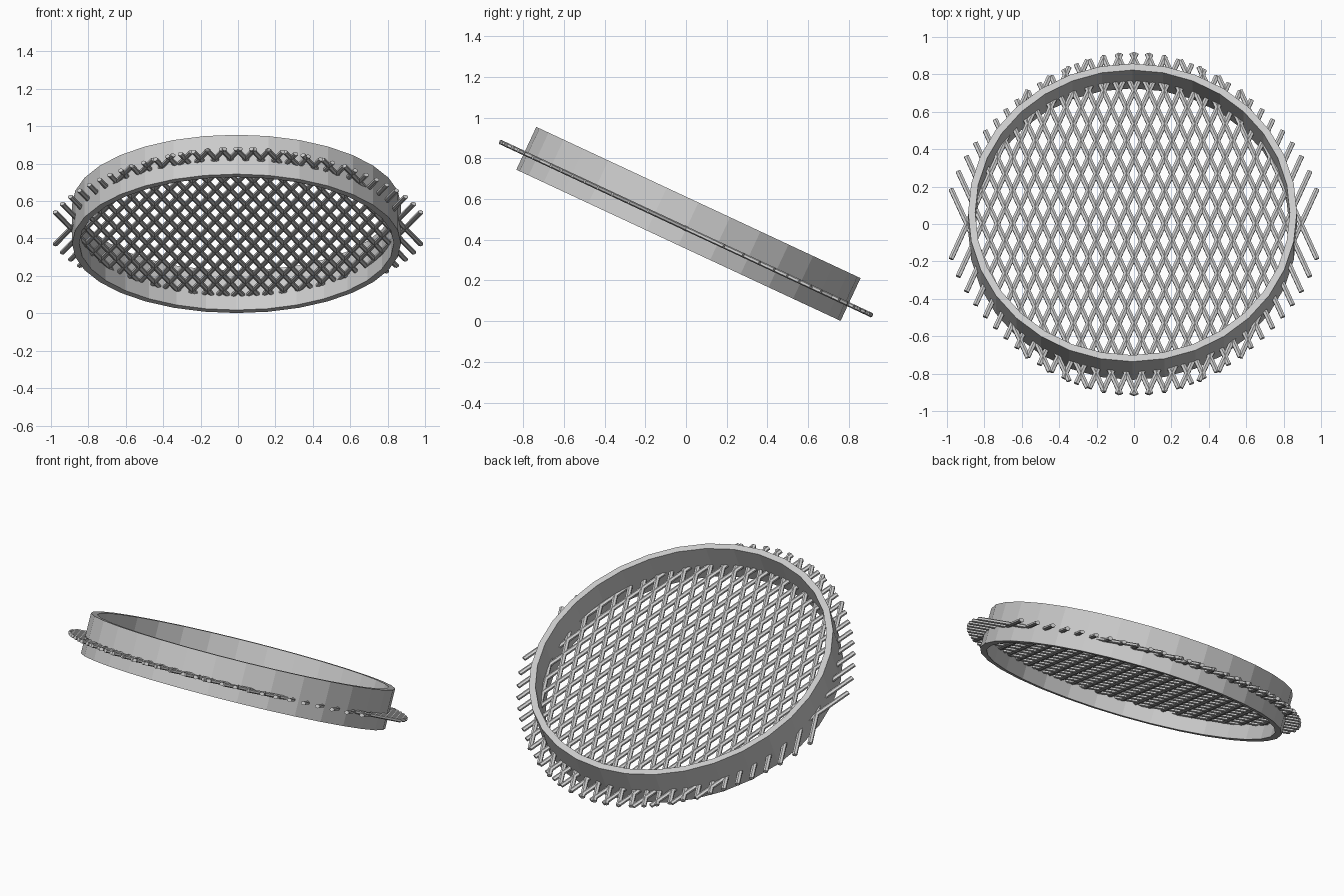
import bpy, bmesh
from math import radians, sin, cos, pi, sqrt, atan2
from mathutils import Matrix, Vector

if "Cube" in bpy.data.objects:
    bpy.data.objects.remove(bpy.data.objects["Cube"])

TILT = Matrix.Rotation(radians(-25), 4, 'X')


def make_object(name, bm, location):
    bmesh.ops.recalc_face_normals(bm, faces=bm.faces)
    mesh = bpy.data.meshes.new(name)
    bm.to_mesh(mesh)
    bm.free()
    obj = bpy.data.objects.new(name, mesh)
    obj.matrix_world = Matrix.Translation(location) @ TILT
    bpy.context.collection.objects.link(obj)
    return obj


# Hoop: flat-sided tube with a rectangular wall section
SIDES, OUTER, INNER, HALF = 32, 0.879, 0.841, 0.116
bm = bmesh.new()
profile = [(OUTER, -HALF), (OUTER, HALF), (INNER, HALF), (INNER, -HALF)]
rings = []
for i in range(SIDES):
    a = pi / 2 + 2 * pi * i / SIDES
    rings.append([bm.verts.new((r * cos(a), r * sin(a), z)) for r, z in profile])
for i in range(SIDES):
    p, q = rings[i], rings[(i + 1) % SIDES]
    for j in range(4):
        k = (j + 1) % 4
        bm.faces.new((p[j], q[j], q[k], p[k]))
make_object("hoop", bm, (-0.008, 0.012, 0.478))


# Mesh: two crossing families of slightly flattened rods poking through the hoop
COUNT, SPACING, ROD, FLAT = 23, 0.075, 0.015, 0.75


def rod_end(d, along, across, side):
    """Distance along a rod to its tip; tips poke out less on the diagonals."""
    tip = across * d + along * side * sqrt(1 - d * d)
    reach = 0.985 + 0.022 * cos(4 * atan2(tip.y, tip.x))
    return side * sqrt(reach ** 2 - d ** 2)


def rod_layer(name, angle):
    bm = bmesh.new()
    along = Vector((cos(angle), sin(angle), 0))
    across = Vector((sin(angle), -cos(angle), 0))
    turn = along.to_track_quat('Z', 'Y').to_matrix().to_4x4()
    for i in range(COUNT):
        d = (i - (COUNT - 1) / 2) * SPACING
        low, high = (rod_end(d, along, across, s) for s in (-1, 1))
        centre = across * d + along * (low + high) / 2
        bmesh.ops.create_cone(
            bm, cap_ends=True, segments=6, radius1=ROD, radius2=ROD,
            depth=high - low, matrix=Matrix.Translation(centre) @ turn)
    bmesh.ops.scale(bm, vec=(1, 1, FLAT), verts=bm.verts)
    make_object(name, bm, (0, 0, 0.455))


rod_layer("mesh_rods_right_leaning", radians(67.5))
rod_layer("mesh_rods_left_leaning", radians(112.5))
